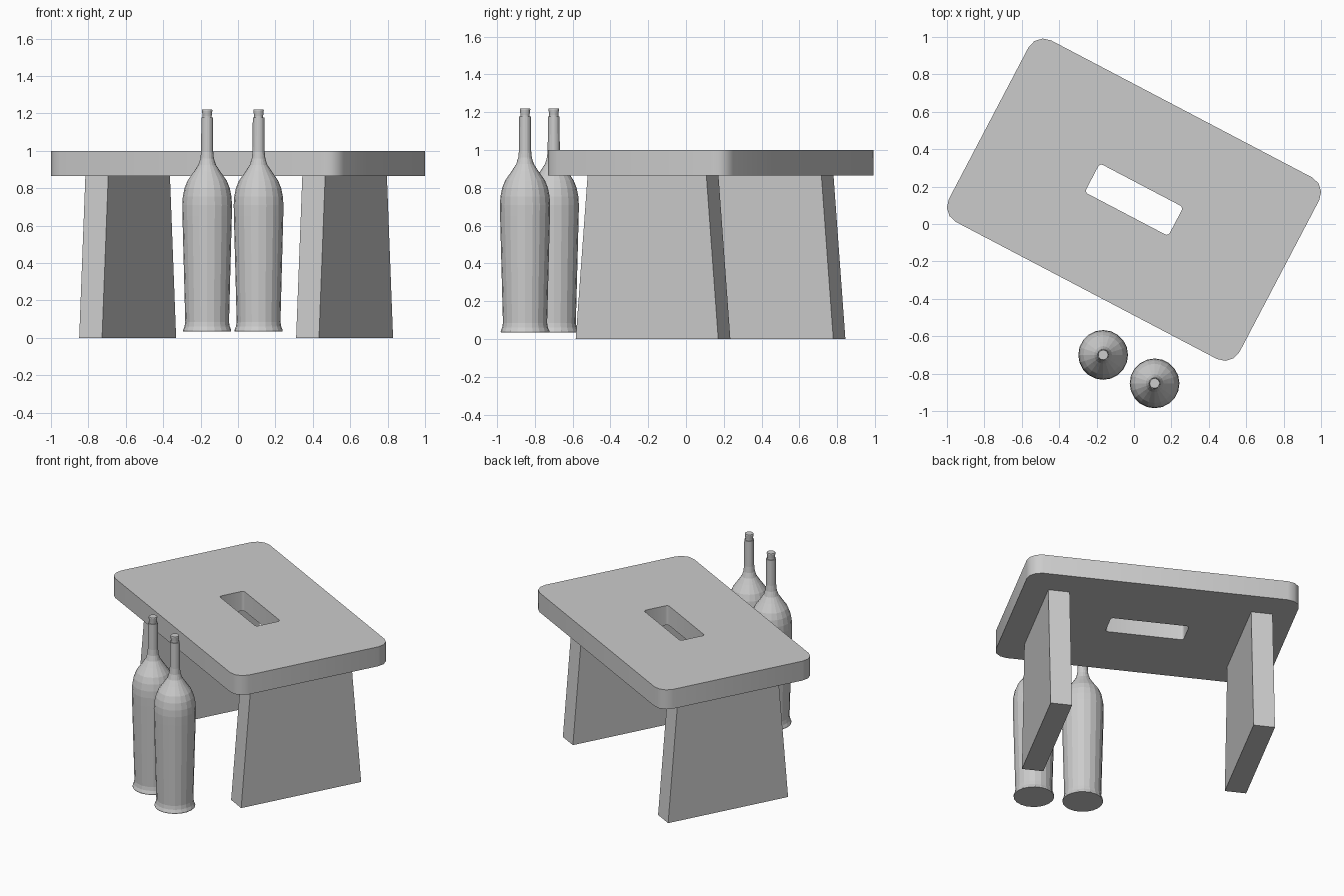
import bpy, bmesh, math
from mathutils import Vector, Matrix

if "Cube" in bpy.data.objects:
    bpy.data.objects.remove(bpy.data.objects["Cube"], do_unlink=True)

grey = bpy.data.materials.new("plain_grey")
grey.use_nodes = True
grey.diffuse_color = (0.6, 0.6, 0.6, 1)
grey.node_tree.nodes["Principled BSDF"].inputs["Base Color"].default_value = (0.6, 0.6, 0.6, 1)

# The stool is turned about the vertical axis
TURN = math.radians(-27.7)
CENTRE = Vector((0, 0.13, 0))
SEAT_BOTTOM, SEAT_TOP = 0.865, 1.0


def add_object(name, data, location, turn=0.0):
    obj = bpy.data.objects.new(name, data)
    bpy.context.collection.objects.link(obj)
    obj.location = location
    obj.rotation_euler.z = turn
    data.materials.append(grey)
    return obj


def mesh_from(bm, name):
    bmesh.ops.recalc_face_normals(bm, faces=bm.faces)
    mesh = bpy.data.meshes.new(name)
    bm.to_mesh(mesh)
    bm.free()
    return mesh


def rounded_rectangle(half_x, half_y, radius, steps=3):
    points = []
    for corner, (sx, sy) in enumerate([(1, 1), (-1, 1), (-1, -1), (1, -1)]):
        for i in range(steps + 1):
            a = math.pi / 2 * (corner + i / steps)
            points.append((sx * (half_x - radius) + radius * math.cos(a),
                           sy * (half_y - radius) + radius * math.sin(a)))
    return points


# Seat: rounded slab with a hand slot, as a filled outline with a hole
outline = bpy.data.curves.new("seat", "CURVE")
outline.dimensions = "2D"
outline.fill_mode = "BOTH"
outline.extrude = (SEAT_TOP - SEAT_BOTTOM) / 2
for ring in (rounded_rectangle(0.878, 0.548, 0.09),
             rounded_rectangle(0.252, 0.087, 0.018)):
    spline = outline.splines.new("POLY")
    spline.points.add(len(ring) - 1)
    for point, (x, y) in zip(spline.points, ring):
        point.co = (x, y, 0, 1)
    spline.use_cyclic_u = True
seat = add_object("seat", outline, CENTRE + Vector((0, 0, (SEAT_TOP + SEAT_BOTTOM) / 2)), TURN)
bpy.ops.object.select_all(action="DESELECT")
seat.select_set(True)
bpy.context.view_layer.objects.active = seat
bpy.ops.object.convert(target="MESH")


# Legs: upright panels that widen towards the floor
def add_leg(name, side):
    bm = bmesh.new()
    bmesh.ops.create_cube(bm, size=1)
    for v in bm.verts:
        width = 0.71 if v.co.z > 0 else 0.852
        v.co = (v.co.x * 0.138, v.co.y * width, (v.co.z + 0.5) * SEAT_BOTTOM)
    offset = Matrix.Rotation(TURN, 3, "Z") @ Vector((side * 0.655, 0, 0))
    add_object(name, mesh_from(bm, name), CENTRE + offset + Vector((-0.01, 0, 0)), TURN)


add_leg("left_leg", 1)
add_leg("right_leg", -1)


# Bottles: a faceted lathe from a (radius, height) profile
def lathe(name, profile, location, sides=20):
    bm = bmesh.new()
    rings = []
    for r, z in profile:
        rings.append([bm.verts.new((r * math.cos(2 * math.pi * i / sides),
                                    r * math.sin(2 * math.pi * i / sides), z))
                      for i in range(sides)])
    for low, high in zip(rings, rings[1:]):
        for i in range(sides):
            j = (i + 1) % sides
            bm.faces.new((low[i], low[j], high[j], high[i]))
    bm.faces.new(rings[0][::-1])
    bm.faces.new(rings[-1])
    add_object(name, mesh_from(bm, name), location)


bottle = [(0.128, 0.035), (0.129, 0.042), (0.121, 0.06), (0.117, 0.085),
          (0.132, 0.65), (0.133, 0.71), (0.13, 0.755), (0.121, 0.8),
          (0.105, 0.84), (0.07, 0.89), (0.047, 0.925), (0.036, 0.96),
          (0.032, 1.0), (0.031, 1.177)]
stopper = [(0.024, 1.17), (0.024, 1.185), (0.028, 1.215), (0.026, 1.22)]
for side, x, y in (("right", -0.165, -0.7), ("left", 0.11, -0.852)):
    lathe(side + "_bottle", bottle, (x, y, 0))
    lathe(side + "_stopper", stopper, (x, y, 0))
